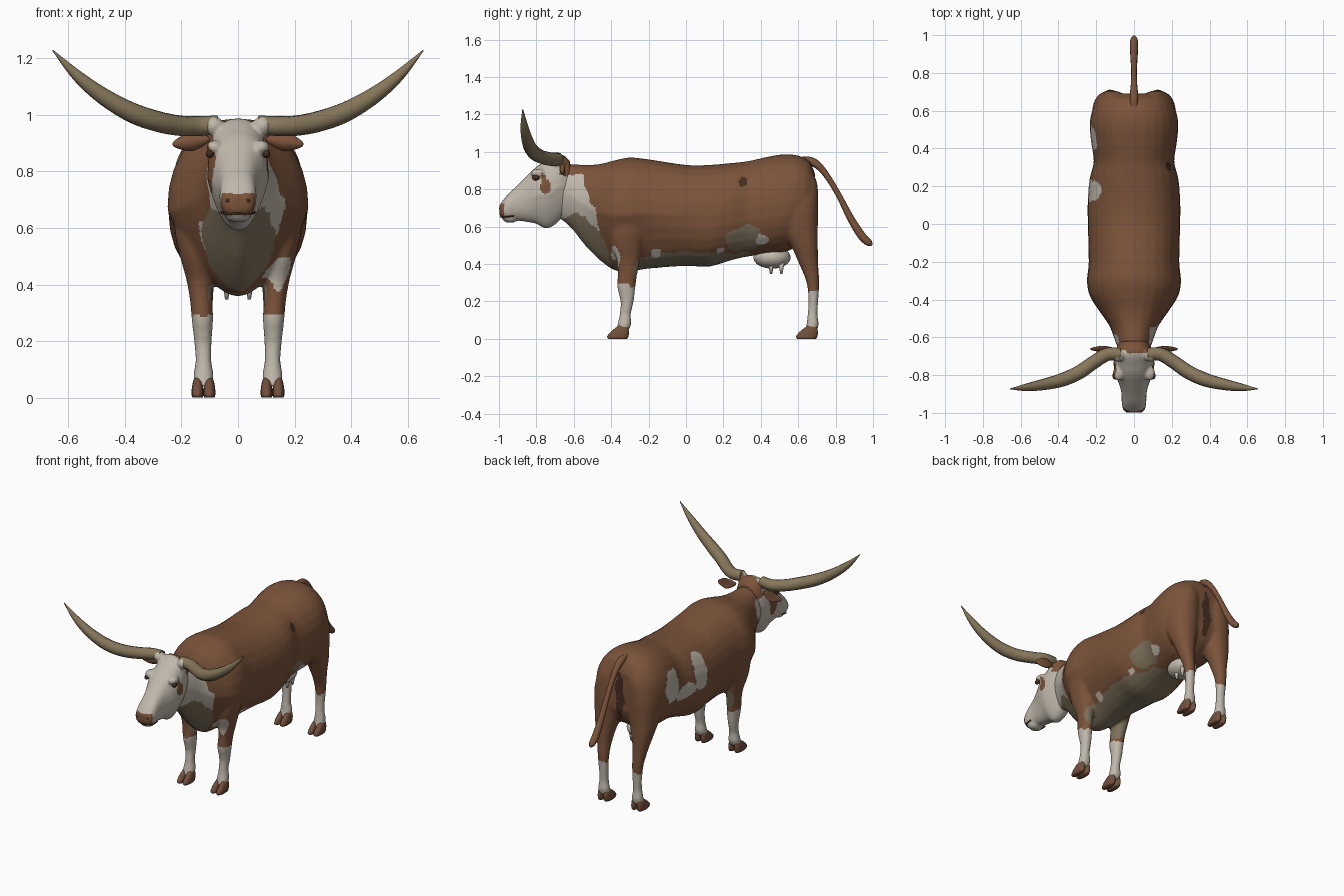
import bpy, bmesh, math
from mathutils import Vector, Matrix, noise

cube = bpy.data.objects.get("Cube")
if cube:
    bpy.data.objects.remove(cube, do_unlink=True)


def material(name, r, g, b):
    m = bpy.data.materials.new(name)
    m.use_nodes = True
    m.diffuse_color = (r, g, b, 1)
    shader = next(n for n in m.node_tree.nodes if n.type == 'BSDF_PRINCIPLED')
    shader.inputs["Base Color"].default_value = (r, g, b, 1)
    shader.inputs["Roughness"].default_value = .8
    return m


BROWN = material("brown coat", .2, .088, .043)
CREAM = material("cream coat", .53, .48, .41)
TAN = material("tan underside", .21, .165, .105)
HORN = material("horn", .24, .185, .105)
HOOF = material("hoof", .17, .08, .045)
DARK = material("dark brown", .06, .027, .016)


def make(name, bm, *mats):
    bmesh.ops.recalc_face_normals(bm, faces=bm.faces)
    mesh = bpy.data.meshes.new(name)
    bm.to_mesh(mesh)
    bm.free()
    for m in mats:
        mesh.materials.append(m)
    mesh.shade_smooth()
    obj = bpy.data.objects.new(name, mesh)
    bpy.context.collection.objects.link(obj)
    return obj


def spline(rows, steps):
    """Pass a smooth curve through rows of numbers."""
    out = []
    for i in range(len(rows) - 1):
        a, b, c, d = (rows[min(max(i + k, 0), len(rows) - 1)] for k in (-1, 0, 1, 2))
        for s in range(steps):
            t = s / steps
            out.append([q + .5 * t * (r - p + t * (2 * p - 5 * q + 4 * r - w + t * (3 * (q - r) + w - p)))
                        for p, q, r, w in zip(a, b, c, d)])
    return out + [list(rows[-1])]


def loft(bm, axis, rows, power=2.2, side=1, shift=0, sides=28, steps=3):
    """Rows: position, low, high, centre x, half width, narrowing below."""
    rings = []
    for pos, low, high, cx, half, keel in spline(rows, steps):
        ring = []
        for k in range(sides):
            a = math.tau * k / sides
            c, s = (math.copysign(abs(f) ** (2 / power), f) for f in (math.cos(a), math.sin(a)))
            x = side * (cx + half * c * (1 - keel * max(0, -s)))
            v = (low + high) / 2 + (high - low) / 2 * s
            ring.append(bm.verts.new((x, pos, v) if axis == 'y' else (x, v + shift, pos)))
        rings.append(ring)
    for lower, upper in zip(rings, rings[1:]):
        for k in range(sides):
            n = (k + 1) % sides
            bm.faces.new((lower[k], lower[n], upper[n], upper[k]))
    bm.faces.new(rings[0])
    bm.faces.new(rings[-1])


def ball(bm, centre, radii, turn=None, segments=20):
    mat = Matrix.Translation(centre) @ (turn or Matrix()) @ Matrix.Diagonal((*radii, 1))
    bmesh.ops.create_uvsphere(bm, u_segments=segments, v_segments=segments // 2, radius=1, matrix=mat)


def tube(name, points, mat):
    """Points: x, y, z, radius."""
    curve = bpy.data.curves.new(name, 'CURVE')
    curve.dimensions = '3D'
    curve.bevel_depth = 1
    curve.bevel_resolution = 4
    curve.use_fill_caps = True
    path = spline(points, 6)
    line = curve.splines.new('POLY')
    line.points.add(len(path) - 1)
    for p, (x, y, z, r) in zip(line.points, path):
        p.co = (x, y, z, 1)
        p.radius = max(r, .001)
    temp = bpy.data.objects.new(name, curve)
    bm = bmesh.new()
    bm.from_mesh(temp.to_mesh())
    bpy.data.objects.remove(temp)
    return make(name, bm, mat)


def fuse(obj, size, rounds):
    """Blend overlapping volumes into one smooth skin."""
    bpy.context.view_layer.objects.active = obj
    remesh = obj.modifiers.new("fuse", 'REMESH')
    remesh.mode = 'VOXEL'
    remesh.voxel_size = size
    relax = obj.modifiers.new("relax", 'SMOOTH')
    relax.iterations = rounds
    for name in ("fuse", "relax"):
        bpy.ops.object.modifier_apply(modifier=name)
    obj.data.shade_smooth()


def paint(obj, rule):
    for f in obj.data.polygons:
        c = f.center
        ragged = noise.noise_vector(c * 14) * .02 + noise.noise_vector(c * 40) * .006
        f.material_index = rule(c + ragged, c)


def inside(p, centre, radii):
    return sum(((a - b) / r) ** 2 for a, b, r in zip(p, centre, radii)) < 1


# Torso, neck and legs fused into one skin
torso = [(-.70, .66, .93, 0, .07, .2), (-.62, .60, .935, 0, .10, .3), (-.54, .50, .93, 0, .13, .4),
         (-.46, .42, .935, 0, .185, .5), (-.38, .365, .955, 0, .235, .5), (-.3, .36, .97, 0, .25, .45),
         (-.2, .375, .96, 0, .24, .3), (0, .39, .93, 0, .245, .1), (.12, .385, .93, 0, .245, 0),
         (.24, .42, .94, 0, .235, 0), (.33, .44, .95, 0, .213, 0), (.42, .45, .97, 0, .225, 0),
         (.52, .46, .987, 0, .235, 0), (.6, .5, .98, 0, .222, 0), (.66, .55, .95, 0, .19, 0),
         (.69, .62, .88, 0, .13, 0)]
front_leg = [(.04, -.375, -.31, .122, .034, 0), (.08, -.365, -.292, .122, .036, 0),
             (.13, -.355, -.295, .122, .028, 0), (.2, -.35, -.28, .124, .031, 0),
             (.28, -.368, -.27, .126, .038, 0), (.34, -.365, -.262, .13, .039, 0),
             (.42, -.37, -.245, .137, .046, 0), (.5, -.40, -.23, .142, .063, 0),
             (.6, -.41, -.2, .145, .08, 0), (.75, -.40, -.22, .14, .08, 0)]
hind_leg = [(.04, .635, .70, .122, .034, 0), (.08, .645, .71, .122, .036, 0),
            (.13, .65, .703, .122, .028, 0), (.2, .655, .707, .122, .029, 0),
            (.3, .645, .712, .125, .035, 0), (.4, .605, .707, .13, .046, 0),
            (.5, .56, .705, .13, .07, 0), (.6, .5, .705, .125, .09, 0),
            (.72, .46, .708, .12, .1, 0), (.84, .47, .70, .105, .08, 0), (.92, .5, .66, .09, .05, 0)]
bm = bmesh.new()
loft(bm, 'y', torso)
for side in (1, -1):
    loft(bm, 'z', front_leg, side=side)
    loft(bm, 'z', hind_leg, side=side)
body = make("body", bm, BROWN, CREAM, TAN, DARK)
fuse(body, .01, 5)


def coat(p, c):
    x, y, z = p
    neck_edge = -.43 - .28 * (z - .45)
    if z < (.29 if y < 0 else .26):
        return 1
    if inside(p, (0, .71, .72), (.03, .07, .16)) or inside(p, (.21, .3, .84), (.05, .025, .035)):
        return 3
    if inside(p, (0, -.54, .5), (.15, .16, .21)):
        return 2
    if y < neck_edge and z < .88 and (x > 0 or z < .62 or y < -.58):
        return 1
    if inside(p, (.15, -.38, .44), (.07, .03, .06)):
        return 1
    # Belly and flank markings
    if any(inside(p, (.17, py, pz), (.1, .028, .022)) for py, pz in ((-.16, .46), (.18, .47), (.41, .53))):
        return 1
    if inside(p, (0, .05, .37), (.25, .44, .125)) or inside(p, (.2, .31, .53), (.15, .1, .075)):
        return 2
    if inside(p, (-.22, .18, .76), (.08, .06, .13)) or inside(p, (-.22, .46, .76), (.08, .08, .11)):
        return 1
    if inside(p, (-.23, .32, .66), (.08, .1, .04)):
        return 1
    return 0


paint(body, coat)

# Head with cheeks, brow ridges and lower lip
bm = bmesh.new()
loft(bm, 'y', [(-.998, .665, .712, 0, .035, 0), (-.985, .645, .732, 0, .056, 0), (-.95, .63, .775, 0, .065, .1),
               (-.9, .632, .822, 0, .066, .1), (-.85, .625, .872, 0, .078, .2), (-.8, .615, .92, 0, .098, .35),
               (-.75, .59, .952, 0, .108, .4), (-.7, .61, .982, 0, .105, .4), (-.66, .65, .985, 0, .095, .3),
               (-.62, .68, .95, 0, .075, .2)], power=2.5)
ball(bm, (0, -.94, .64), (.045, .04, .02))
for side in (1, -1):
    ball(bm, (side * .082, -.79, .885), (.03, .04, .025))
    ball(bm, (side * .085, -.695, .96), (.035, .035, .035))
head = make("head", bm, CREAM, BROWN)
fuse(head, .008, 3)
paint(head, lambda p, c: int(
    (c.y < -.972 and .645 < c.z < .722) or (p.y > -.675 and p.z > .87)
    or inside(p, (-.11, -.78, .82), (.05, .06, .1)) or inside(p, (.115, -.76, .84), (.025, .04, .06))))

# Mouth line
tube("mouth", [(s * .058, y, z, .004) for s, y, z in
               ((-1, -.92, .657), (-.9, -.965, .652), (0, -.99, .652), (.9, -.965, .652), (1, -.92, .657))], DARK)

# Udder with teats
bm = bmesh.new()
ball(bm, (0, .46, .435), (.085, .1, .06))
for x in (-.04, .04):
    for y in (.455, .51):
        bmesh.ops.create_cone(bm, cap_ends=True, segments=10, radius1=.006, radius2=.017, depth=.06,
                              matrix=Matrix.Translation((x, y, .378)))
udder = make("udder", bm, CREAM)

# Tail
tube("tail", [(0, .62, .955, .02), (0, .68, .945, .022), (0, .74, .89, .017), (0, .81, .78, .015),
              (0, .88, .645, .019), (0, .94, .55, .022), (0, .98, .513, .018), (0, .997, .506, .006)], BROWN)

# Paired parts
for side, label in ((1, "left"), (-1, "right")):
    tube(label + "_horn", [(side * x, y, z, r) for x, y, z, r in (
        (.07, -.69, .965, .033), (.14, -.69, .96, .035), (.21, -.73, .962, .036), (.29, -.785, .978, .037),
        (.38, -.825, 1.01, .036), (.48, -.85, 1.068, .03), (.57, -.865, 1.14, .02), (.655, -.873, 1.228, .002))], HORN)

    bm = bmesh.new()
    ball(bm, (0, 0, 0), (.068, .014, .034))
    for v in bm.verts:
        v.co.z *= 1 - 5 * abs(v.co.x)
        v.co.y += 12 * v.co.z ** 2
    tilt = Matrix.Translation((side * .165, -.662, .905)) @ Matrix.Rotation(side * .15, 4, 'Y')
    bmesh.ops.transform(bm, matrix=tilt, verts=bm.verts)
    make(label + "_ear", bm, BROWN)

    bm = bmesh.new()
    ball(bm, (side * .1, -.803, .862), (.014, .02, .015))
    make(label + "_eye", bm, DARK)
    bm = bmesh.new()
    ball(bm, (side * .035, -.987, .697), (.012, .012, .01))
    make(label + "_nostril", bm, DARK)

    # Cloven hooves
    for place, shift in (("front", 0), ("hind", 1.01)):
        bm = bmesh.new()
        for toe in (-.021, .021):
            cx = .122 + toe
            loft(bm, 'z', [(0, -.415, -.315, cx, .018, 0), (.012, -.422, -.308, cx, .021, 0),
                           (.035, -.405, -.305, cx, .02, 0), (.06, -.375, -.31, cx, .015, 0),
                           (.075, -.35, -.32, cx, .008, 0)], side=side, shift=shift, sides=16)
        make(f"{label}_{place}_hoof", bm, HOOF)
